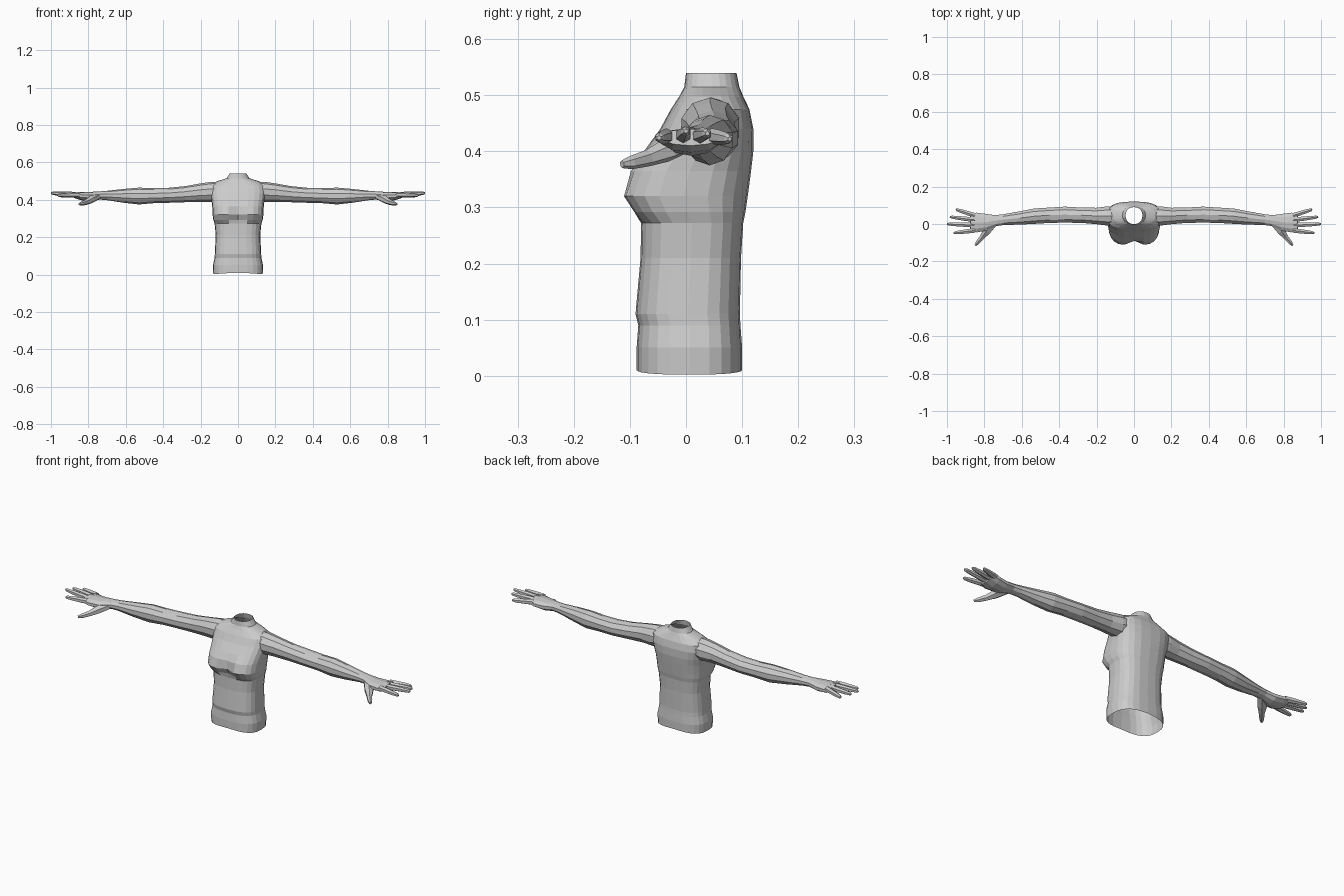
import bpy, bmesh
from math import sin, cos, pi, exp, copysign
from mathutils import Vector

cube = bpy.data.objects.get("Cube")
if cube:
    bpy.data.objects.remove(cube, do_unlink=True)

grey = bpy.data.materials.new("plain grey")
grey.use_nodes = True
grey.diffuse_color = (0.6, 0.6, 0.6, 1)
grey.node_tree.nodes["Principled BSDF"].inputs["Base Color"].default_value = (0.6, 0.6, 0.6, 1)


def loft(bm, rings, cap_end=False):
    """Skin a list of point rings with quads."""
    rows = [[bm.verts.new(p) for p in ring] for ring in rings]
    n = len(rows[0])
    for a, b in zip(rows, rows[1:]):
        for i in range(n):
            j = (i + 1) % n
            bm.faces.new((a[i], a[j], b[j], b[i]))
    if cap_end:
        bm.faces.new(rows[-1])


def tube(bm, sections, sides):
    """Flattened tube through sections of (x, y, z, half width, half height)."""
    centres = [Vector(s[:3]) for s in sections]
    rings = []
    for k, s in enumerate(sections):
        d = centres[min(k + 1, len(centres) - 1)] - centres[max(k - 1, 0)]
        side = Vector((-d.y, d.x, 0)).normalized()
        up = d.cross(side).normalized()
        turn = [2 * pi * (i + 0.5) / sides for i in range(sides)]
        rings.append([centres[k] + side * s[3] * cos(t) + up * s[4] * sin(t) for t in turn])
    loft(bm, rings, True)


def finish(bm, name, mirror=False):
    bmesh.ops.recalc_face_normals(bm, faces=bm.faces)
    mesh = bpy.data.meshes.new(name)
    bm.to_mesh(mesh)
    bm.free()
    mesh.materials.append(grey)
    obj = bpy.data.objects.new(name, mesh)
    bpy.context.collection.objects.link(obj)
    if mirror:
        obj.modifiers.new("mirror", "MIRROR").use_axis[0] = True
    return obj


# Torso: height, half width, front y, back y, chest cleft; open at neck and waist
torso_rows = [
    (0.01, 0.132, -0.088, 0.10, 0),
    (0.05, 0.134, -0.088, 0.10, 0),
    (0.09, 0.125, -0.085, 0.097, 0),
    (0.11, 0.124, -0.09, 0.096, 0),
    (0.21, 0.119, -0.081, 0.098, 0),
    (0.272, 0.125, -0.08, 0.102, 0),
    (0.292, 0.132, -0.10, 0.106, 0.025),
    (0.32, 0.136, -0.119, 0.11, 0.03),
    (0.365, 0.138, -0.103, 0.116, 0.012),
    (0.40, 0.142, -0.075, 0.12, 0),
    (0.44, 0.148, -0.046, 0.12, 0),
    (0.475, 0.145, -0.027, 0.113, 0),
    (0.498, 0.115, -0.012, 0.102, 0),
    (0.515, 0.062, -0.003, 0.095, 0),
    (0.54, 0.045, 0.0, 0.09, 0),
]


def torso_ring(z, half, front, back, cleft):
    mid, depth = (front + back) / 2, (back - front) / 2
    power = 0.72 if z < 0.49 else 0.9
    ring = []
    for i in range(24):
        t = 2 * pi * i / 24
        x = half * copysign(abs(cos(t)) ** power, cos(t))
        y = mid + depth * copysign(abs(sin(t)) ** power, sin(t))
        if sin(t) < 0:
            y += cleft * exp(-(x / 0.04) ** 2)
        dip = 0.008 * abs(cos(t)) if z < 0.02 else 0
        ring.append((x, y, z - dip))
    return ring


bm = bmesh.new()
loft(bm, [torso_ring(*row) for row in torso_rows])
finish(bm, "torso")

# Arm running from inside the shoulder out through the palm
bm = bmesh.new()
tube(bm, [
    (0.09, 0.045, 0.445, 0.052, 0.052),
    (0.14, 0.043, 0.442, 0.054, 0.054),
    (0.20, 0.043, 0.438, 0.046, 0.049),
    (0.28, 0.047, 0.430, 0.043, 0.043),
    (0.37, 0.050, 0.424, 0.045, 0.040),
    (0.45, 0.047, 0.422, 0.043, 0.040),
    (0.53, 0.042, 0.420, 0.043, 0.045),
    (0.61, 0.032, 0.421, 0.037, 0.037),
    (0.70, 0.023, 0.423, 0.030, 0.025),
    (0.74, 0.018, 0.423, 0.031, 0.022),
    (0.79, 0.010, 0.417, 0.047, 0.025),
    (0.84, 0.008, 0.420, 0.055, 0.022),
    (0.875, 0.008, 0.425, 0.053, 0.015),
], 10)
finish(bm, "arms", True)

# Fingers: base y, tip x, tip y, tip z
bm = bmesh.new()
for y0, x1, y1, z1 in [(-0.034, 0.965, -0.048, 0.424), (-0.006, 1.0, 0.0, 0.436),
                       (0.022, 0.985, 0.038, 0.432), (0.046, 0.953, 0.078, 0.422)]:
    base, tip = Vector((0.85, y0, 0.427)), Vector((x1, y1, z1))
    tube(bm, [(*base.lerp(tip, f), r, r)
              for f, r in [(0, 0.014), (0.35, 0.0135), (0.7, 0.0115), (0.93, 0.009), (1, 0.004)]], 6)
finish(bm, "fingers", True)

# Thumb reaching forward and down
bm = bmesh.new()
tube(bm, [
    (0.75, 0.005, 0.418, 0.022, 0.018),
    (0.785, -0.035, 0.402, 0.024, 0.021),
    (0.81, -0.068, 0.388, 0.015, 0.015),
    (0.835, -0.098, 0.380, 0.012, 0.012),
    (0.848, -0.114, 0.377, 0.006, 0.007),
], 6)
finish(bm, "thumbs", True)
